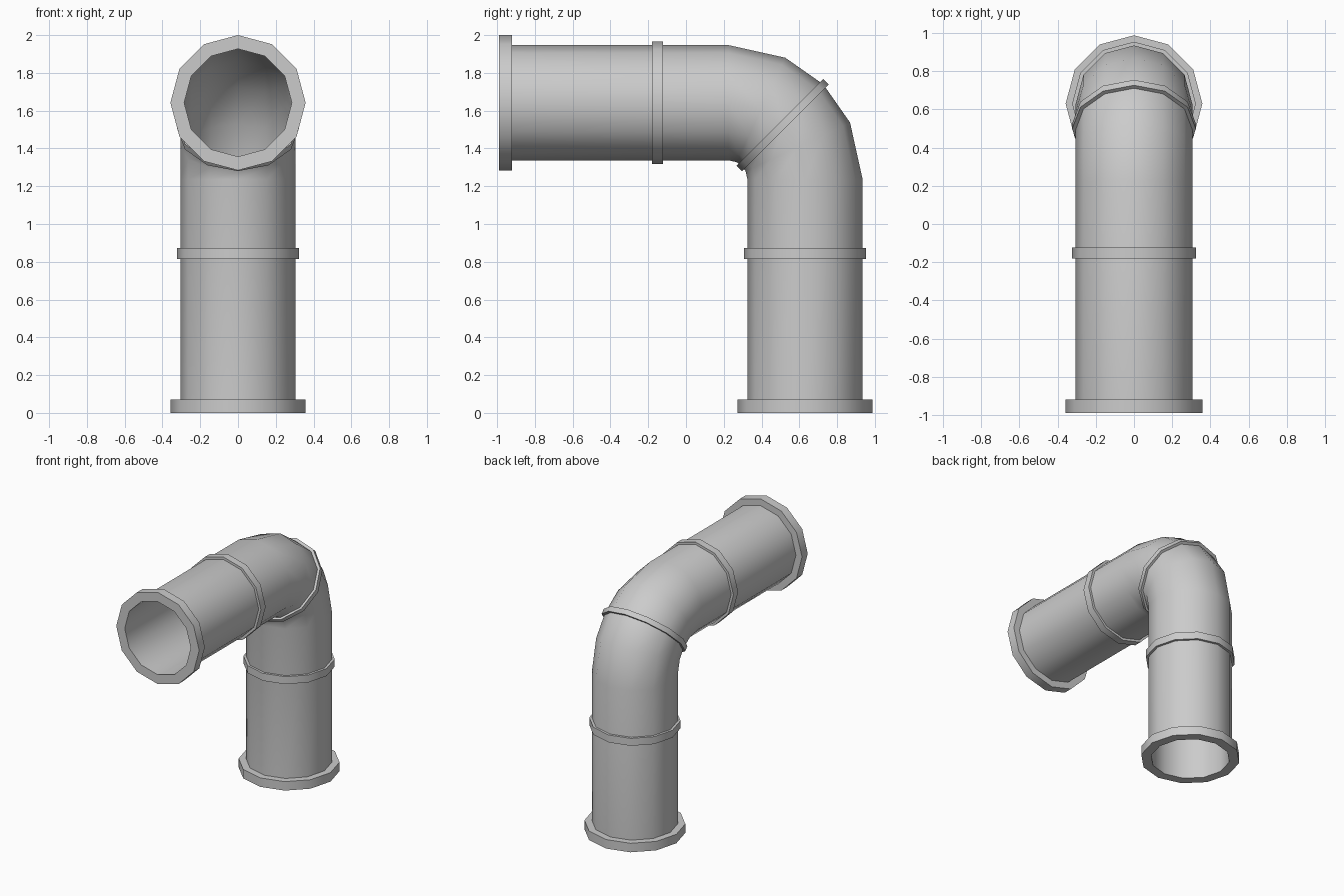
import bpy, bmesh
from math import sin, cos, pi, radians

if "Cube" in bpy.data.objects:
    bpy.data.objects.remove(bpy.data.objects["Cube"])

SIDES = 12
BY, BZ, BEND = 0.225, 1.237, 0.405      # bend centre and centreline radius
R_OUT, R_IN, R_COLLAR, R_FLANGE = 0.305, 0.285, 0.324, 0.358


def ring(bm, t, off, r):
    """12-sided ring at bend angle t (degrees), shifted off along the pipe."""
    a = radians(t)
    y = BY + BEND * cos(a) - off * sin(a)
    z = BZ + BEND * sin(a) + off * cos(a)
    out = []
    for i in range(SIDES):
        p = 2 * pi * i / SIDES
        d = r * sin(p)
        out.append(bm.verts.new((r * cos(p), y + d * cos(a), z + d * sin(a))))
    return out


def sleeve(name, path, r_out, r_in):
    """Hollow tube along a path of (angle, offset) stations."""
    bm = bmesh.new()
    rings = [ring(bm, t, o, r_out) for t, o in path]
    rings += [ring(bm, t, o, r_in) for t, o in reversed(path)]
    for k, a in enumerate(rings):
        b = rings[(k + 1) % len(rings)]
        for i in range(SIDES):
            j = (i + 1) % SIDES
            bm.faces.new((a[i], a[j], b[j], b[i]))
    bmesh.ops.recalc_face_normals(bm, faces=bm.faces)
    me = bpy.data.meshes.new(name)
    bm.to_mesh(me)
    bm.free()
    ob = bpy.data.objects.new(name, me)
    bpy.context.collection.objects.link(ob)
    bpy.ops.object.select_all(action='DESELECT')
    bpy.context.view_layer.objects.active = ob
    ob.select_set(True)
    bpy.ops.object.shade_smooth_by_angle(angle=radians(35))
    return ob


# offsets along the straight legs
def up(z):
    return (0, z - BZ)


def along(y):
    return (90, BY - y)


# main elbow pipe
sleeve("elbow_pipe",
       [up(0.07), (0, 0), (25, 0), (45, 0), (65, 0), (90, 0), along(-0.92)],
       R_OUT, R_IN)

# end flanges
sleeve("bottom_flange", [up(0), up(0.07)], R_FLANGE, R_IN)
sleeve("front_flange", [along(-0.92), along(-0.99)], R_FLANGE, R_IN)

# joint collars
sleeve("lower_collar", [up(0.815), up(0.873)], R_COLLAR, 0.295)
sleeve("upper_collar", [along(-0.122), along(-0.18)], R_COLLAR, 0.295)
sleeve("bend_collar", [(45, -0.02), (45, 0.02)], R_COLLAR, 0.295)
